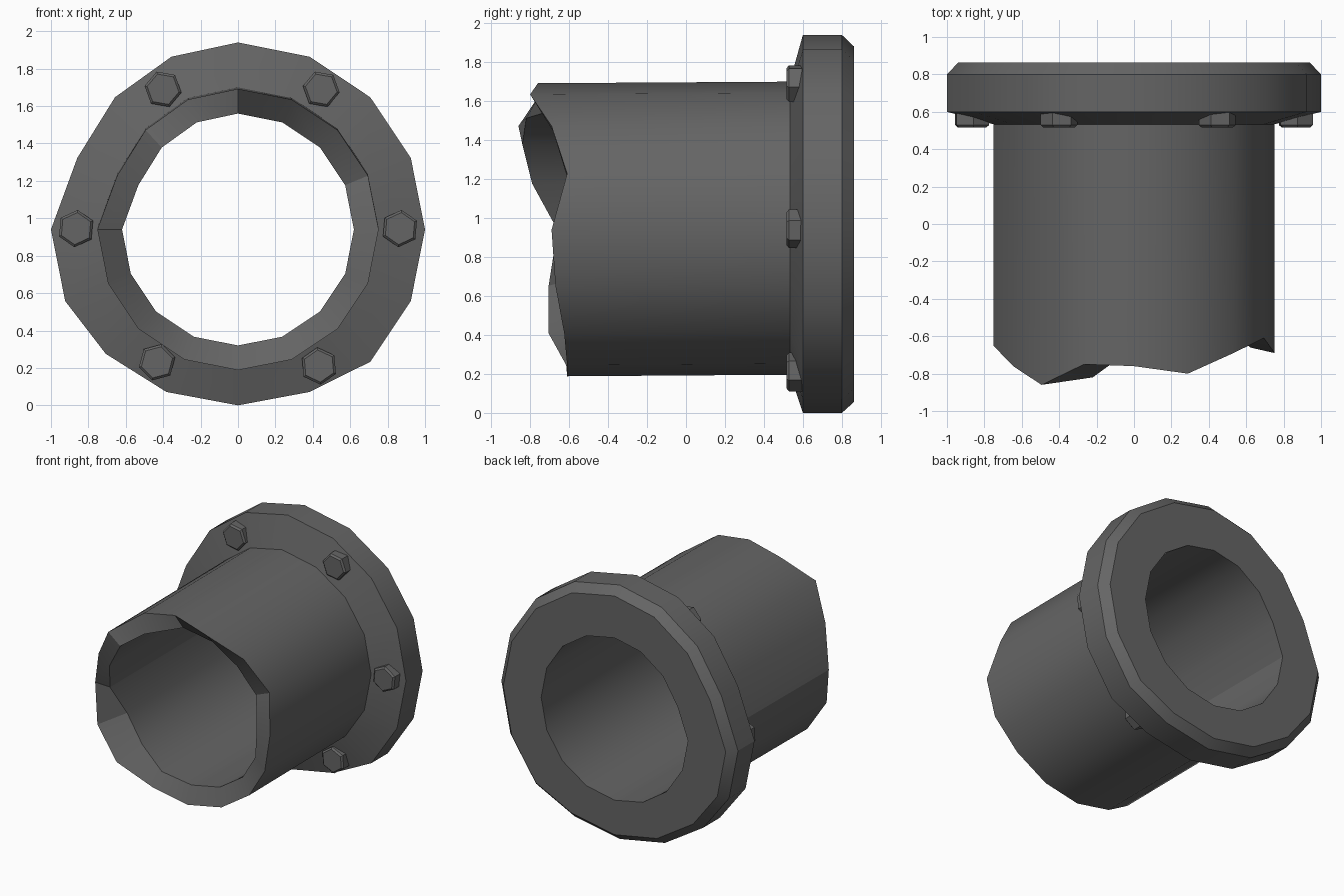
import bpy, bmesh, math
from mathutils import Vector, Matrix

cube = bpy.data.objects.get("Cube")
if cube:
    bpy.data.objects.remove(cube, do_unlink=True)

SIDES = 16
CENTRE = 0.94

metal = bpy.data.materials.new("dark grey metal")
metal.use_nodes = True
metal.diffuse_color = (0.13, 0.13, 0.13, 1)
metal.node_tree.nodes["Principled BSDF"].inputs["Base Color"].default_value = (0.13, 0.13, 0.13, 1)


def ring(radius, depth, lift=0.0, worn=False):
    """Slightly dented 16-sided ring; depth is one y or a y per corner."""
    points = []
    for k in range(SIDES):
        a = math.tau * k / SIDES
        x, z = radius * math.cos(a), radius * math.sin(a)
        if k in (5, 6, 7):
            x *= 0.93
        if worn and 10 <= k <= 13:
            z *= 0.94
        y = depth[k] if isinstance(depth, (list, tuple)) else depth
        points.append(Vector((x, y, CENTRE + z + lift)))
    return points


def finish(name, bm):
    bmesh.ops.recalc_face_normals(bm, faces=bm.faces)
    mesh = bpy.data.meshes.new(name)
    bm.to_mesh(mesh)
    bm.free()
    mesh.materials.append(metal)
    obj = bpy.data.objects.new(name, mesh)
    bpy.context.collection.objects.link(obj)
    bpy.ops.object.select_all(action='DESELECT')
    obj.select_set(True)
    bpy.context.view_layer.objects.active = obj
    bpy.ops.object.shade_smooth_by_angle(angle=math.radians(30))
    return obj


def loft(name, rings):
    """Closed ring-shaped solid through successive rings."""
    bm = bmesh.new()
    rows = [[bm.verts.new(p) for p in r] for r in rings]
    for a, b in zip(rows, rows[1:] + rows[:1]):
        for k in range(SIDES):
            n = (k + 1) % SIDES
            bm.faces.new((a[k], a[n], b[n], b[k]))
    return finish(name, bm)


# Pipe with a broken front edge, corners counted from +x over the top
outer_edge = [-.69, -.61, -.69, -.80, -.76, -.75, -.86, -.76,
              -.65, -.705, -.705, -.615, -.61, -.61, -.625, -.67]
inner_edge = [-.66, -.60, -.64, -.65, -.66, -.82, -.84, -.79,
              -.66, -.52, -.53, -.58, -.56, -.56, -.57, -.61]
loft("pipe", [ring(0.62, 0.85), ring(0.62, inner_edge),
              ring(0.752, outer_edge), ring(0.752, 0.85, 0.01)])

# Flange with sloped front and chamfered back
loft("flange", [ring(0.62, 0.863), ring(0.62, 0.7), ring(0.74, 0.53, 0.01),
                ring(1.0, 0.60, worn=True), ring(1.0, 0.80, worn=True),
                ring(0.94, 0.863, worn=True)])


# Hexagonal bolt heads around the flange
def bolt(name, x, z, turn):
    bm = bmesh.new()
    bmesh.ops.create_cone(bm, cap_ends=True, segments=6, radius1=0.1,
                          radius2=0.1, depth=0.1)
    front = [e for e in bm.edges if all(v.co.z > 0 for v in e.verts)]
    bmesh.ops.bevel(bm, geom=front, offset=0.012, segments=1, affect='EDGES')
    place = (Matrix.Translation((x, 0.567, z))
             @ Matrix.Rotation(math.radians(90), 4, 'X')
             @ Matrix.Rotation(math.radians(turn), 4, 'Z'))
    bmesh.ops.transform(bm, matrix=place, verts=bm.verts)
    finish(name, bm)


for side, s in (("left", 1), ("right", -1)):
    bolt("upper_bolt_" + side, 0.423 * s + 0.022, 1.69, 80)
    bolt("middle_bolt_" + side, 0.866 * s, 0.945, 55)
    bolt("lower_bolt_" + side, 0.433 * s, 0.22 - 0.01 * s, 55 + 10 * s)
